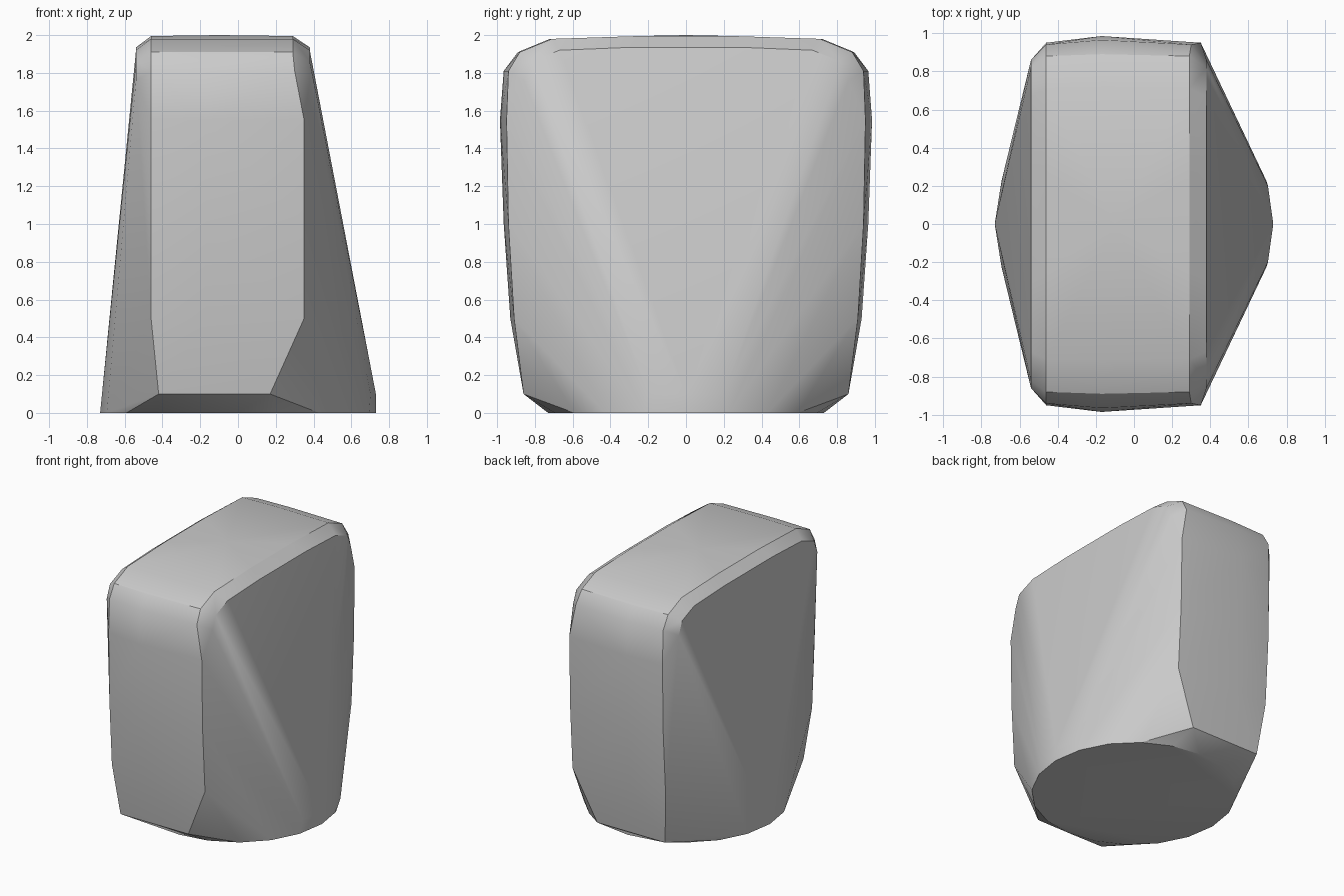
import bpy
import bmesh
import math

cube = bpy.data.objects.get("Cube")
if cube:
    bpy.data.objects.remove(cube, do_unlink=True)

grey = bpy.data.materials.new("plain grey")
grey.use_nodes = True
colour = (0.6, 0.6, 0.6, 1)
grey.diffuse_color = colour
grey.node_tree.nodes["Principled BSDF"].inputs["Base Color"].default_value = colour

bm = bmesh.new()


def add_pair(x, y, z):
    """Add a point on the front and its match on the back."""
    for side in (-1, 1):
        bm.verts.new((x, side * y, z))


# Round foot, with a short upright edge on the left side
SIDES, RADIUS = 20, 0.73
for i in range(SIDES):
    a = math.tau * i / SIDES
    bm.verts.new((RADIUS * math.cos(a), RADIUS * math.sin(a), 0))
for y in (0, 0.2):
    add_pair(math.sqrt(RADIUS ** 2 - y ** 2), y, 0.1)

# Bulging ends: left x, right x, depth at the edges, depth in the middle, height
ends = [
    (-0.42, 0.17, 0.86, 0.86, 0.1),
    (-0.46, 0.35, 0.91, 0.93, 0.5),
    (-0.46, 0.35, 0.94, 0.965, 1.0),
    (-0.46, 0.35, 0.95, 0.985, 1.55),
    (-0.46, 0.30, 0.94, 0.965, 1.81),
    (-0.46, 0.29, 0.88, 0.89, 1.91),
    (-0.46, 0.29, 0.71, 0.72, 1.98),
    (-0.46, 0.29, 0.25, 0.25, 1.995),
]
for x0, x1, edge, middle, z in ends:
    add_pair(x0, edge, z)
    add_pair(x1, edge, z)
    add_pair(-0.17, middle, z)
bm.verts.new((-0.1, 0, 2))

# Chamfered rim along both sides of the top
for x in (-0.54, 0.38):
    for y, z in ((0.86, 1.76), (0.82, 1.86), (0.67, 1.92), (0.3, 1.935)):
        add_pair(x, y, z)

# Skin the outline
hull = bmesh.ops.convex_hull(bm, input=bm.verts[:])
loose = {v for v in hull["geom_interior"] + hull["geom_unused"]
         if isinstance(v, bmesh.types.BMVert) and v.is_valid and not v.link_faces}
bmesh.ops.delete(bm, geom=list(loose), context="VERTS")
bmesh.ops.dissolve_limit(bm, angle_limit=math.radians(1),
                         verts=bm.verts[:], edges=bm.edges[:])
bmesh.ops.recalc_face_normals(bm, faces=bm.faces[:])

mesh = bpy.data.meshes.new("tapered_block")
bm.to_mesh(mesh)
bm.free()
mesh.materials.append(grey)
block = bpy.data.objects.new("tapered_block", mesh)
bpy.context.collection.objects.link(block)

# Soft shading with the hard edges kept
bpy.ops.object.select_all(action="DESELECT")
block.select_set(True)
bpy.context.view_layer.objects.active = block
bpy.ops.object.shade_smooth_by_angle(angle=math.radians(30))
